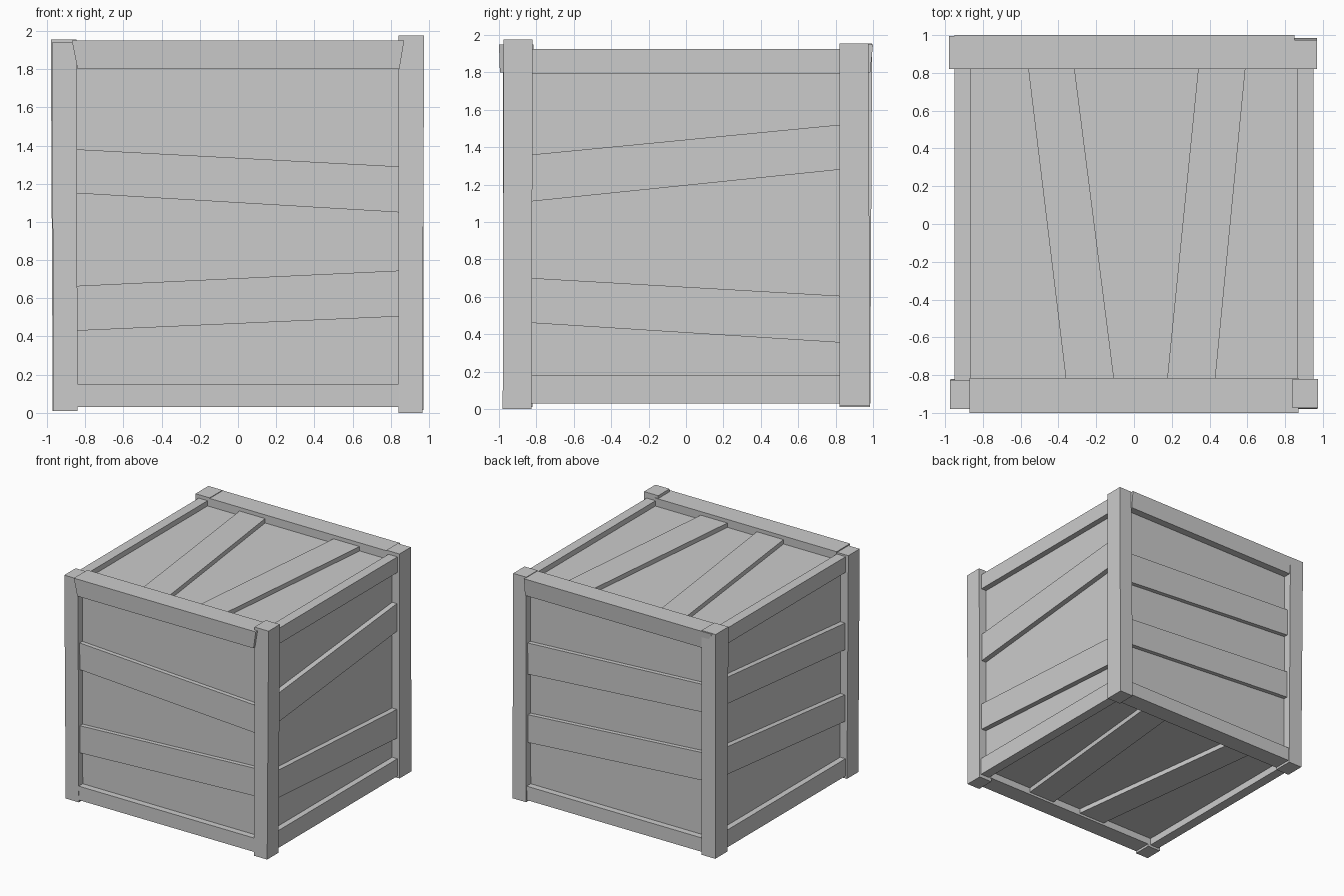
import bpy

if "Cube" in bpy.data.objects:
    bpy.data.objects.remove(bpy.data.objects["Cube"])

QUADS = [(0, 1, 2, 3), (7, 6, 5, 4), (0, 4, 5, 1), (1, 5, 6, 2), (2, 6, 7, 3), (3, 7, 4, 0)]


def hexa(name, pts):
    """Six-sided solid from two matching loops of four points."""
    me = bpy.data.meshes.new(name)
    me.from_pydata(pts, [], QUADS)
    me.validate()
    ob = bpy.data.objects.new(name, me)
    bpy.context.collection.objects.link(ob)
    bpy.context.view_layer.objects.active = ob
    ob.select_set(True)
    bpy.ops.object.mode_set(mode='EDIT')
    bpy.ops.mesh.select_all(action='SELECT')
    bpy.ops.mesh.normals_make_consistent(inside=False)
    bpy.ops.object.mode_set(mode='OBJECT')
    ob.select_set(False)
    return ob


def box(name, x, y, z, top=None):
    """Box from ranges; top gives different x and y ranges at the upper end."""
    tx, ty = top or (x, y)

    def loop(a, b, h):
        return [(a[0], b[0], h), (a[1], b[0], h), (a[1], b[1], h), (a[0], b[1], h)]
    return hexa(name, loop(x, y, z[0]) + loop(tx, ty, z[1]))


# Recessed panels form the body of the crate
box("panel_body", (-.90, .90), (-.92, .92), (.09, 1.88))

# Corner posts, each a little crooked
box("post_front_left", (-.965, -.84), (-.975, -.82), (.01, 1.94), ((-.975, -.845), (-.98, -.825)))
box("post_front_right", (.84, .965), (-.98, -.825), (0, 1.975), ((.84, .975), (-.975, -.82)))
box("post_back_right", (.84, .97), (.82, .985), (.015, 1.955), ((.845, .97), (.82, .975)))
box("post_back_left", (-.97, -.84), (.82, .985), (.01, 1.955), ((-.98, -.845), (.82, .995)))

# Front and back rails
box("rail_front_top", (-.84, .845), (-.995, -.82), (1.80, 1.95), ((-.87, .87), (-1, -.815)))
box("rail_front_bottom", (-.85, .85), (-.975, -.82), (.03, .15))
box("rail_back_top", (-.85, .85), (.82, .985), (1.80, 1.95), ((-.95, .85), (.82, 1)))
box("rail_back_bottom", (-.85, .85), (.82, .975), (.03, .15))

# Side rails
for side, s in (("left", -1), ("right", 1)):
    xr = sorted((s * .865, s * .95))
    box(f"rail_{side}_top", xr, (-.83, .83), (1.79, 1.925))
    box(f"rail_{side}_bottom", xr, (-.83, .83), (.03, .18))

# Slanted raised planks: low/high edge at the start, low/high edge at the end
H, V = .845, .825
FACES = {
    "front": (lambda u, v, d: (u, -d, v), H, .88, .957,
              [(1.15, 1.38, 1.05, 1.29), (.43, .665, .505, .745)]),
    "back": (lambda u, v, d: (u, d, v), H, .88, .957,
             [(1.23, 1.47, 1.11, 1.38), (.64, .88, .52, .76)]),
    "right": (lambda u, v, d: (d, u, v), V, .86, .945,
              [(1.11, 1.36, 1.28, 1.52), (.46, .70, .355, .605)]),
    "left": (lambda u, v, d: (-d, u, v), V, .86, .945,
             [(1.12, 1.35, 1.27, 1.50), (.50, .73, .66, .90)]),
    "top": (lambda u, v, d: (v, u, d), V, 1.84, 1.918,
            [(-.36, -.105, -.56, -.315), (.175, .43, .34, .59)]),
    "bottom": (lambda u, v, d: (v, u, d), V, .13, .05,
               [(-.36, -.105, -.56, -.315), (.175, .43, .34, .59)]),
}
for face, (put, half, inner, outer, planks) in FACES.items():
    for i, (a, b, c, e) in enumerate(planks):
        outline = [(-half, a), (half, c), (half, e), (-half, b)]
        hexa(f"plank_{face}_{i + 1}", [put(u, v, d) for d in (inner, outer) for u, v in outline])
